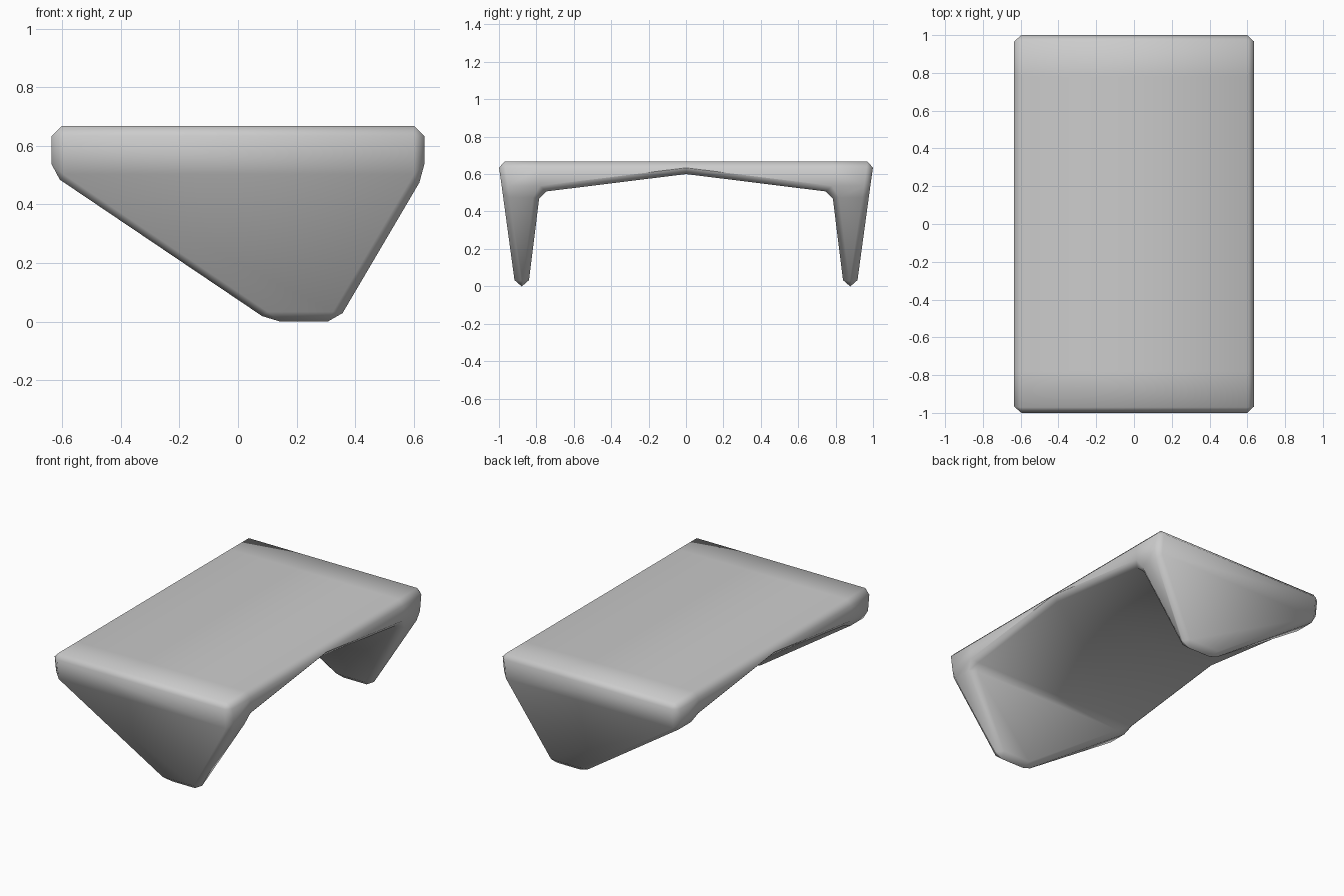
import bpy, bmesh

if "Cube" in bpy.data.objects:
    bpy.data.objects.remove(bpy.data.objects["Cube"])

HALF = 0.636      # half width in x
BEVEL = 0.0345

bm = bmesh.new()

def pair(y, z, x0=-HALF, x1=HALF):
    """Left and right vertex of one cross-section point."""
    return bm.verts.new((x0, y, z)), bm.verts.new((x1, y, z))

def skin(a, b):
    bm.faces.new((a[0], a[1], b[1], b[0]))

# shared middle of the slab
top_mid = pair(0, 0.667)
under_mid = pair(0, 0.6)

# each half: slab, thickened end and one tapering leg
for s in (-1, 1):
    top_in = pair(s * 0.78, 0.667)
    top_out = pair(s * 1.004, 0.667)
    hip_out = pair(s * 0.981, 0.503)
    hip_in = pair(s * 0.781, 0.503)
    foot_out = pair(s * 0.9125, 0, 0.11, 0.34)
    foot_in = pair(s * 0.8435, 0, 0.11, 0.34)
    loop = [top_mid, top_in, top_out, hip_out, foot_out, foot_in, hip_in, under_mid]
    for a, b in zip(loop, loop[1:]):
        skin(a, b)
    # side faces of slab, end block and leg
    for i in (0, 1):
        for quad in ((top_mid, top_in, hip_in, under_mid),
                     (top_in, top_out, hip_out, hip_in),
                     (hip_out, foot_out, foot_in, hip_in)):
            bm.faces.new([p[i] for p in quad])

bmesh.ops.recalc_face_normals(bm, faces=bm.faces)
for f in bm.faces:
    f.smooth = True

mesh = bpy.data.meshes.new("table")
bm.to_mesh(mesh)
bm.free()
table = bpy.data.objects.new("table", mesh)
bpy.context.collection.objects.link(table)

# chamfered edges, shaded smooth
mod = table.modifiers.new("edge_bevel", 'BEVEL')
mod.width = BEVEL
mod.segments = 1
mod.limit_method = 'ANGLE'
mod.angle_limit = 0.42
mod.use_clamp_overlap = True
